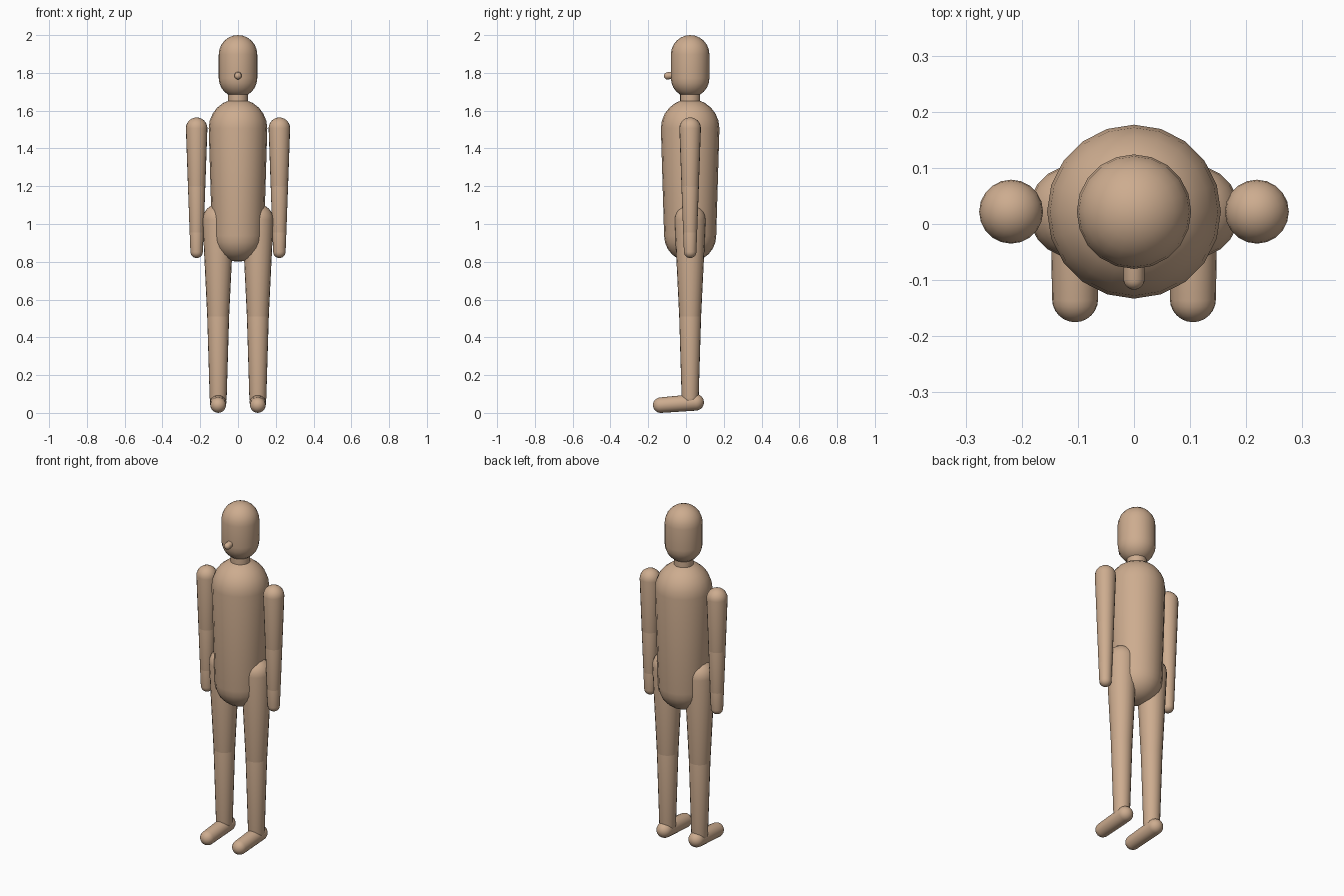
import bpy, math
from mathutils import Vector

if "Cube" in bpy.data.objects:
    bpy.data.objects.remove(bpy.data.objects["Cube"])

SEG = 20    # sides around each capsule
RINGS = 6   # rings in each rounded end
YC = 0.022  # depth of the body axis

skin = bpy.data.materials.new("tan skin")
skin.diffuse_color = (0.61, 0.413, 0.275, 1)
skin.use_nodes = True
skin.node_tree.nodes["Principled BSDF"].inputs["Base Color"].default_value = skin.diffuse_color


def capsule(name, p0, r0, p1, r1):
    """Tapered capsule with rounded ends centred on p0 and p1."""
    p0, p1 = Vector(p0), Vector(p1)
    axis = p1 - p0
    length = axis.length
    quarter = [math.pi / 2 * i / RINGS for i in range(RINGS + 1)]
    profile = [(r0 * math.sin(a), -r0 * math.cos(a)) for a in quarter]
    profile += [(r1 * math.cos(a), length + r1 * math.sin(a)) for a in quarter]
    rot = axis.to_track_quat('Z', 'Y')
    verts = [p0 + rot @ Vector((0, 0, profile[0][1]))]
    for r, h in profile[1:-1]:
        for k in range(SEG):
            t = 2 * math.pi * k / SEG
            verts.append(p0 + rot @ Vector((r * math.cos(t), r * math.sin(t), h)))
    verts.append(p0 + rot @ Vector((0, 0, profile[-1][1])))
    n = len(profile) - 2
    last = len(verts) - 1
    faces = []
    for k in range(SEG):
        j = (k + 1) % SEG
        faces.append((0, 1 + j, 1 + k))
        for i in range(n - 1):
            a, b = 1 + i * SEG, 1 + (i + 1) * SEG
            faces.append((a + k, a + j, b + j, b + k))
        top = 1 + (n - 1) * SEG
        faces.append((top + k, top + j, last))
    mesh = bpy.data.meshes.new(name)
    mesh.from_pydata(verts, [], faces)
    mesh.materials.append(skin)
    mesh.polygons.foreach_set("use_smooth", [True] * len(mesh.polygons))
    obj = bpy.data.objects.new(name, mesh)
    bpy.context.collection.objects.link(obj)
    return obj


# Head, nose, neck and torso
capsule("head", (0, YC, 1.772), 0.102, (0, YC, 1.898), 0.102)
capsule("nose", (0, -0.05, 1.791), 0.019, (0, -0.098, 1.784), 0.019)
capsule("neck", (0, YC, 1.60), 0.053, (0, YC, 1.72), 0.053)
capsule("torso", (0, YC, 0.938), 0.138, (0, YC, 1.507), 0.155)

# Arms, legs and feet on both sides
for side, s in (("left", 1), ("right", -1)):
    ax, lx = 0.219 * s, 0.105 * s
    capsule(side + "_upper_arm", (ax, YC, 1.20), 0.046, (ax, YC, 1.507), 0.057)
    capsule(side + "_forearm", (ax, YC, 0.955), 0.037, (ax, YC, 1.20), 0.046)
    capsule(side + "_hand", (ax, YC, 0.853), 0.033, (ax, YC, 0.955), 0.037)
    capsule(side + "_thigh", (lx, YC, 0.51), 0.058, (lx, YC, 1.022), 0.083)
    capsule(side + "_shin", (lx, YC, 0.08), 0.045, (lx, YC, 0.51), 0.058)
    capsule(side + "_foot", (lx, 0.051, 0.056), 0.044, (lx, -0.134, 0.041), 0.041)
